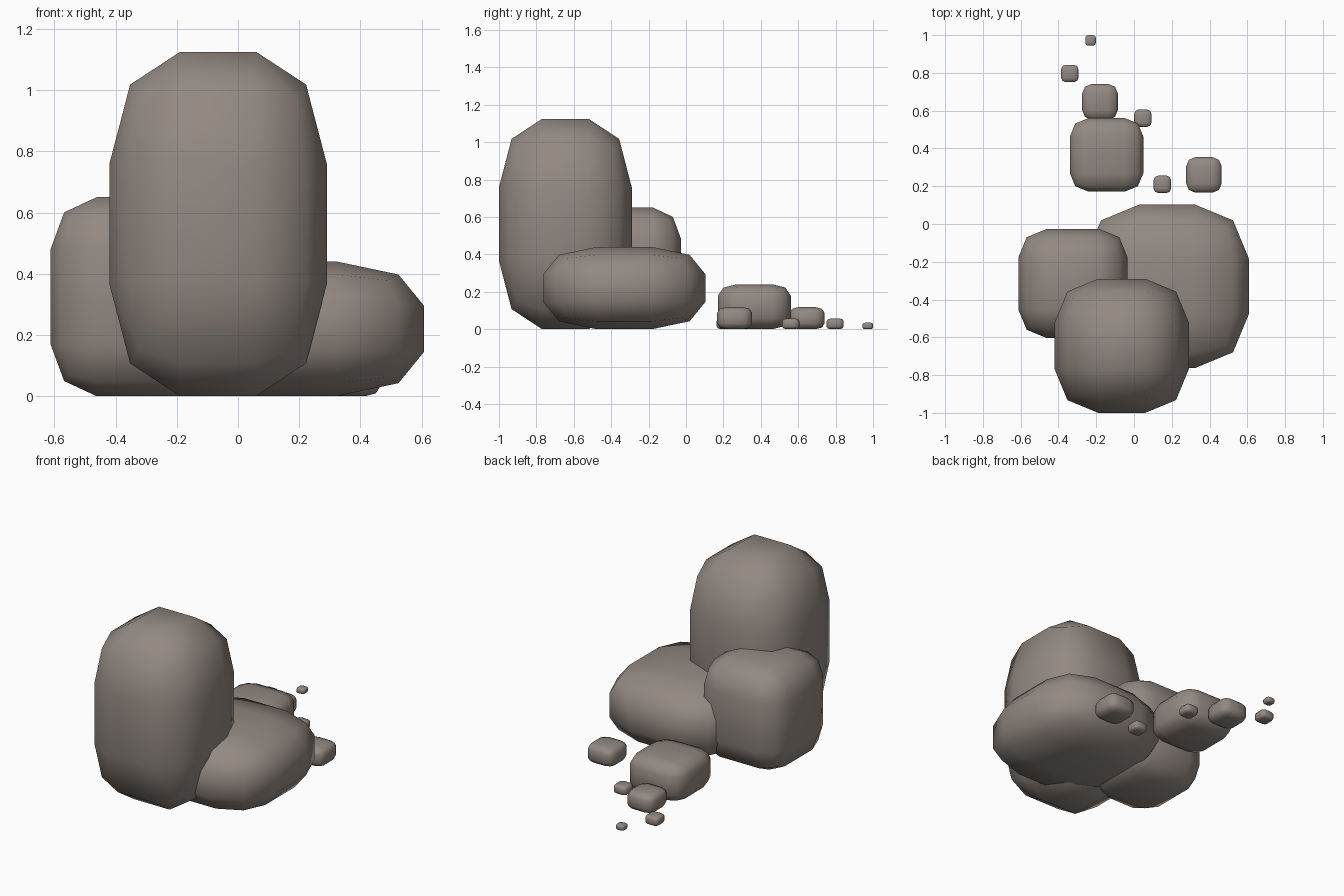
import bpy
import bmesh

if "Cube" in bpy.data.objects:
    bpy.data.objects.remove(bpy.data.objects["Cube"])

# One stone colour for everything
stone = bpy.data.materials.new("warm grey stone")
stone.diffuse_color = (0.29, 0.25, 0.222, 1)
stone.use_nodes = True
stone.node_tree.nodes["Principled BSDF"].inputs["Base Color"].default_value = stone.diffuse_color


def rock(name, x, y, half_w, height, roundness, half_d=None):
    """Rounded block standing on the ground: a bevelled cube stretched to size."""
    half_d = half_d or half_w
    bm = bmesh.new()
    bmesh.ops.create_cube(bm, size=2)
    bmesh.ops.bevel(bm, geom=bm.edges[:], offset=roundness, offset_type='OFFSET',
                    segments=2, profile=0.5, affect='EDGES')
    for v in bm.verts:
        v.co.x *= half_w
        v.co.y *= half_d
        v.co.z = (v.co.z + 1) * height / 2
    for f in bm.faces:
        f.smooth = True
    mesh = bpy.data.meshes.new(name)
    bm.to_mesh(mesh)
    bm.free()
    mesh.materials.append(stone)
    obj = bpy.data.objects.new(name, mesh)
    obj.location = (x, y, 0)
    bpy.context.collection.objects.link(obj)
    return obj


# Boulders
rock("tall_boulder", -0.065, -0.645, 0.355, 1.125, 0.65)
rock("wide_boulder", 0.175, -0.33, 0.433, 0.44, 0.66)
rock("side_boulder", -0.323, -0.315, 0.289, 0.65, 0.52)

# Medium stones
rock("large_stone", -0.145, 0.366, 0.195, 0.24, 0.51)
rock("rear_stone", -0.18, 0.647, 0.094, 0.118, 0.52)
rock("right_stone", 0.37, 0.26, 0.094, 0.118, 0.52)

# Pebbles
for i, (x, y, r) in enumerate([(0.047, 0.56, 0.046), (-0.34, 0.797, 0.046),
                               (0.15, 0.21, 0.046), (-0.23, 0.972, 0.028)]):
    rock(f"pebble_{i + 1}", x, y, r, r * 1.25, 0.52)
